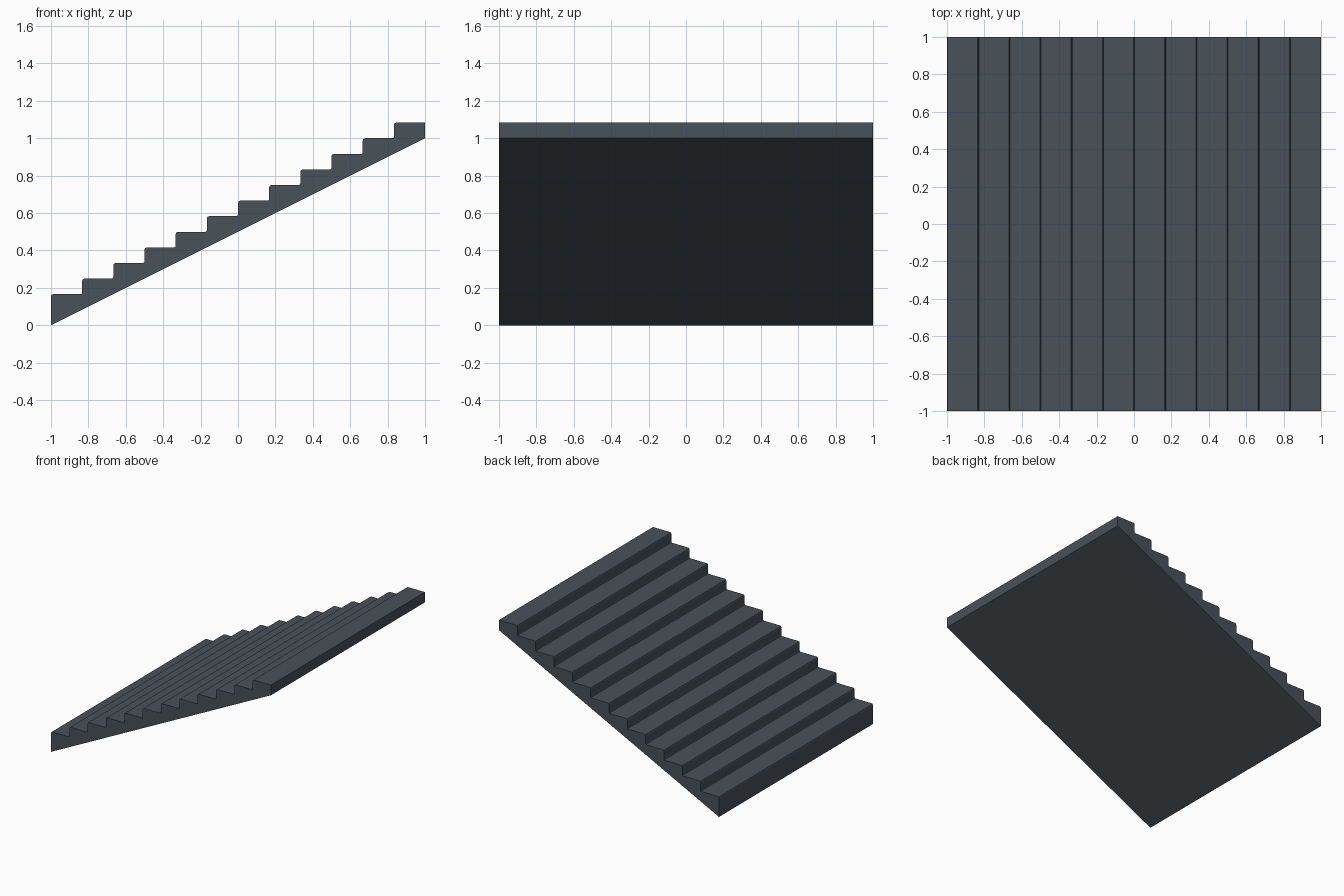
import bpy, bmesh

if "Cube" in bpy.data.objects:
    bpy.data.objects.remove(bpy.data.objects["Cube"])

STEPS = 12
RUN = 2 / STEPS
RISE = 1 / STEPS
EASE = 0.012  # softened nosing and inner corners

# Side profile: sloped underside, then steps from the bottom to the top
profile = [(-1, 0)]
for i in range(STEPS):
    x, z = -1 + i * RUN, (i + 2) * RISE
    profile += [(x, z - EASE), (x + EASE * 0.3, z - EASE * 0.3), (x + EASE, z)]
    if i < STEPS - 1:
        xe = x + RUN
        profile += [(xe - EASE * 0.7, z), (xe - EASE * 0.2, z + EASE * 0.2), (xe, z + EASE * 0.7)]
profile += [(1, STEPS * RISE + RISE), (1, 1)]

# Extrude the profile across the full width
bm = bmesh.new()
face = bm.faces.new([bm.verts.new((x, -1, z)) for x, z in profile])
ext = bmesh.ops.extrude_face_region(bm, geom=[face])
moved = [g for g in ext["geom"] if isinstance(g, bmesh.types.BMVert)]
bmesh.ops.translate(bm, verts=moved, vec=(0, 2, 0))
bmesh.ops.recalc_face_normals(bm, faces=bm.faces)

mesh = bpy.data.meshes.new("stair_flight")
bm.to_mesh(mesh)
bm.free()
stairs = bpy.data.objects.new("stair_flight", mesh)
bpy.context.collection.objects.link(stairs)

# Dark slate colour for the whole flight
slate = bpy.data.materials.new("dark_slate")
slate.diffuse_color = (0.066, 0.082, 0.098, 1)
slate.use_nodes = True
slate.node_tree.nodes["Principled BSDF"].inputs["Base Color"].default_value = slate.diffuse_color
mesh.materials.append(slate)
